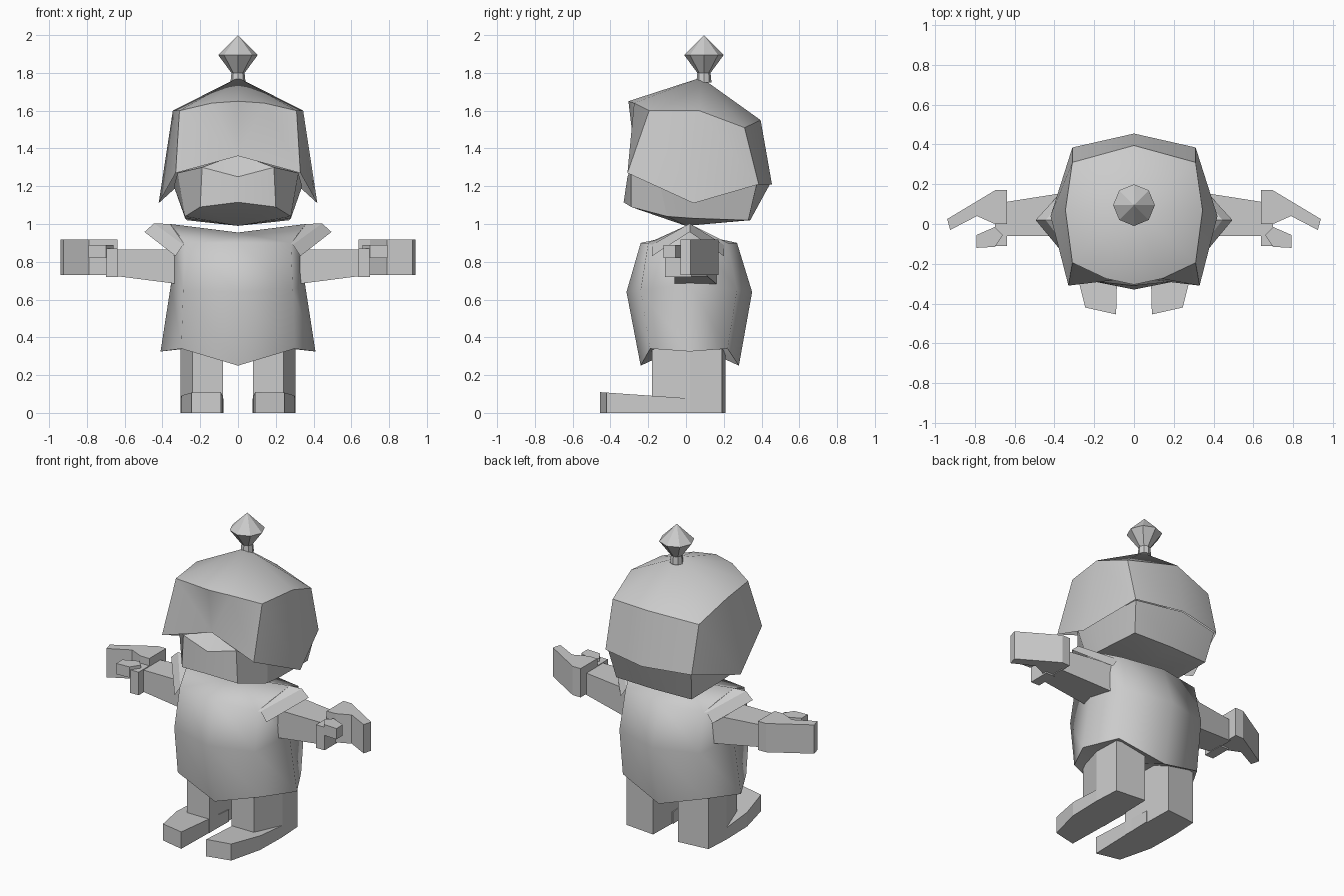
import bpy, bmesh, math

old = bpy.data.objects.get("Cube")
if old:
    bpy.data.objects.remove(old, do_unlink=True)

grey = bpy.data.materials.new("plain grey")
grey.diffuse_color = (0.6, 0.6, 0.6, 1)
grey.use_nodes = True
grey.node_tree.nodes["Principled BSDF"].inputs["Base Color"].default_value = (0.6, 0.6, 0.6, 1)


def sym(half):
    """Close a half ring (front centre to back centre) by mirroring it in x."""
    return half + [(-x, y, z) for x, y, z in reversed(half[1:-1])]


def loft(name, rings, caps=True, closed=True, smooth=0, mirror=False):
    """Skin rings of points; a single-point ring becomes a pole."""
    n = max(len(r) for r in rings)
    bm = bmesh.new()
    rows = [[bm.verts.new(p) for p in (r * n if len(r) == 1 else r)] for r in rings]
    for a, b in zip(rows, rows[1:]):
        for i in range(n if closed else n - 1):
            j = (i + 1) % n
            bm.faces.new((a[i], a[j], b[j], b[i]))
    if caps:
        for r, row in ((rings[0], rows[0]), (rings[-1], rows[-1])):
            if len(r) > 1:
                bm.faces.new(row)
    bmesh.ops.remove_doubles(bm, verts=bm.verts, dist=1e-5)
    bmesh.ops.recalc_face_normals(bm, faces=bm.faces)
    me = bpy.data.meshes.new(name)
    bm.to_mesh(me)
    bm.free()
    me.materials.append(grey)
    ob = bpy.data.objects.new(name, me)
    bpy.context.collection.objects.link(ob)
    if smooth:
        bpy.ops.object.select_all(action='DESELECT')
        ob.select_set(True)
        bpy.context.view_layer.objects.active = ob
        bpy.ops.object.shade_smooth_by_angle(angle=math.radians(smooth))
    if mirror:
        ob.modifiers.new("Mirror", 'MIRROR').use_clip = False
    return ob


def prism(name, outline, z0, z1, **kw):
    """Vertical prism over an xy outline."""
    return loft(name, [[(x, y, z) for x, y in outline] for z in (z0, z1)], **kw)


# Helmet: crown, side plates and notched visor
front_notch = (0, -0.27, 1.36)
loft("helmet", [
    [(0, 0.08, 1.775)],
    sym([(0, -0.305, 1.65), (0.14, -0.275, 1.64), (0.31, -0.195, 1.6),
         (0.345, 0.07, 1.6), (0.31, 0.31, 1.51), (0, 0.395, 1.55)]),
    sym([front_notch, front_notch, (0.33, -0.31, 1.27),
         (0.42, 0.04, 1.11), (0.31, 0.385, 1.21), (0, 0.455, 1.21)]),
], caps=False, smooth=30)

# Knob on top
loft("helmet_knob", [
    [(r * math.cos(i * math.pi / 4), 0.095 + r * math.sin(i * math.pi / 4), z)
     for i in range(8)] if r else [(0, 0.095, z)]
    for r, z in ((0.04, 1.75), (0.035, 1.80), (0.105, 1.895), (0, 2.0))])

# Face and jaw
loft("head", [
    [(0, -0.2, 1.37)],
    sym([(0, -0.31, 1.25), (0.19, -0.29, 1.3), (0.32, -0.15, 1.27),
         (0.34, 0.04, 1.2), (0.30, 0.375, 1.212), (0, 0.445, 1.212)]),
    sym([(0, -0.33, 1.115), (0.2, -0.29, 1.09), (0.28, -0.1, 1.04),
         (0.28, 0.04, 1.03), (0.27, 0.33, 1.02), (0, 0.34, 1.02)]),
    [(0, 0, 0.99)],
], smooth=20)

# Tunic with pointed hem
loft("tunic", [
    [(0, 0.02, 0.955)],
    sym([(0, -0.24, 0.9), (0.28, -0.2, 0.9), (0.36, 0.02, 1.0),
         (0.28, 0.22, 0.9), (0, 0.27, 0.9)]),
    sym([(0, -0.315, 0.64), (0.29, -0.24, 0.65), (0.355, 0.02, 0.68),
         (0.29, 0.27, 0.65), (0, 0.35, 0.64)]),
    sym([(0, -0.24, 0.25), (0.30, -0.19, 0.34), (0.41, 0.02, 0.325),
         (0.30, 0.22, 0.34), (0, 0.28, 0.25)]),
    [(0, 0.02, 0.37)],
], smooth=70)

# Folded shoulder flaps
loft("shoulder_flap", [
    [(0.28, -0.2, 0.895), (0.36, 0.02, 1.0), (0.28, 0.22, 0.895)],
    [(0.29, -0.18, 0.89), (0.445, 0.02, 1.003), (0.29, 0.20, 0.89)],
    [(0.33, -0.18, 0.83), (0.495, 0.02, 0.958), (0.33, 0.20, 0.83)],
], caps=False, closed=False, mirror=True)

# Arms
loft("arm", [
    [(0.30, -0.06, 0.68), (0.30, 0.165, 0.68), (0.30, 0.165, 0.865), (0.30, -0.06, 0.865)],
    [(0.65, -0.06, 0.725), (0.65, 0.11, 0.725), (0.65, 0.11, 0.865), (0.65, -0.06, 0.865)],
], mirror=True)

# Hands: palm with bent fingers, and a thumb
prism("palm", [(0.638, -0.11), (0.70, -0.11), (0.70, 0.03), (0.638, 0.03)],
      0.72, 0.87, mirror=True)
prism("fingers", [(0.638, 0.0), (0.70, 0.0), (0.79, 0.04), (0.925, -0.03),
                  (0.94, 0.025), (0.695, 0.172), (0.638, 0.172)],
      0.73, 0.917, mirror=True)
prism("thumb", [(0.66, -0.055), (0.70, -0.115), (0.792, -0.12), (0.792, -0.055), (0.70, -0.015)],
      0.82, 0.89, mirror=True)

# Legs
prism("leg", [(0.08, -0.18), (0.24, -0.18), (0.305, 0.02), (0.295, 0.19), (0.09, 0.21)],
      0.0, 0.4, mirror=True)

# Feet, thicker at the toe
sole = [(0.09, -0.455), (0.245, -0.42), (0.30, -0.2), (0.305, 0.02), (0.078, 0.02)]
loft("foot", [
    [(x, y, 0) for x, y in sole],
    [(x, y, 0.078 - 0.07 * y) for x, y in sole],
], mirror=True)
